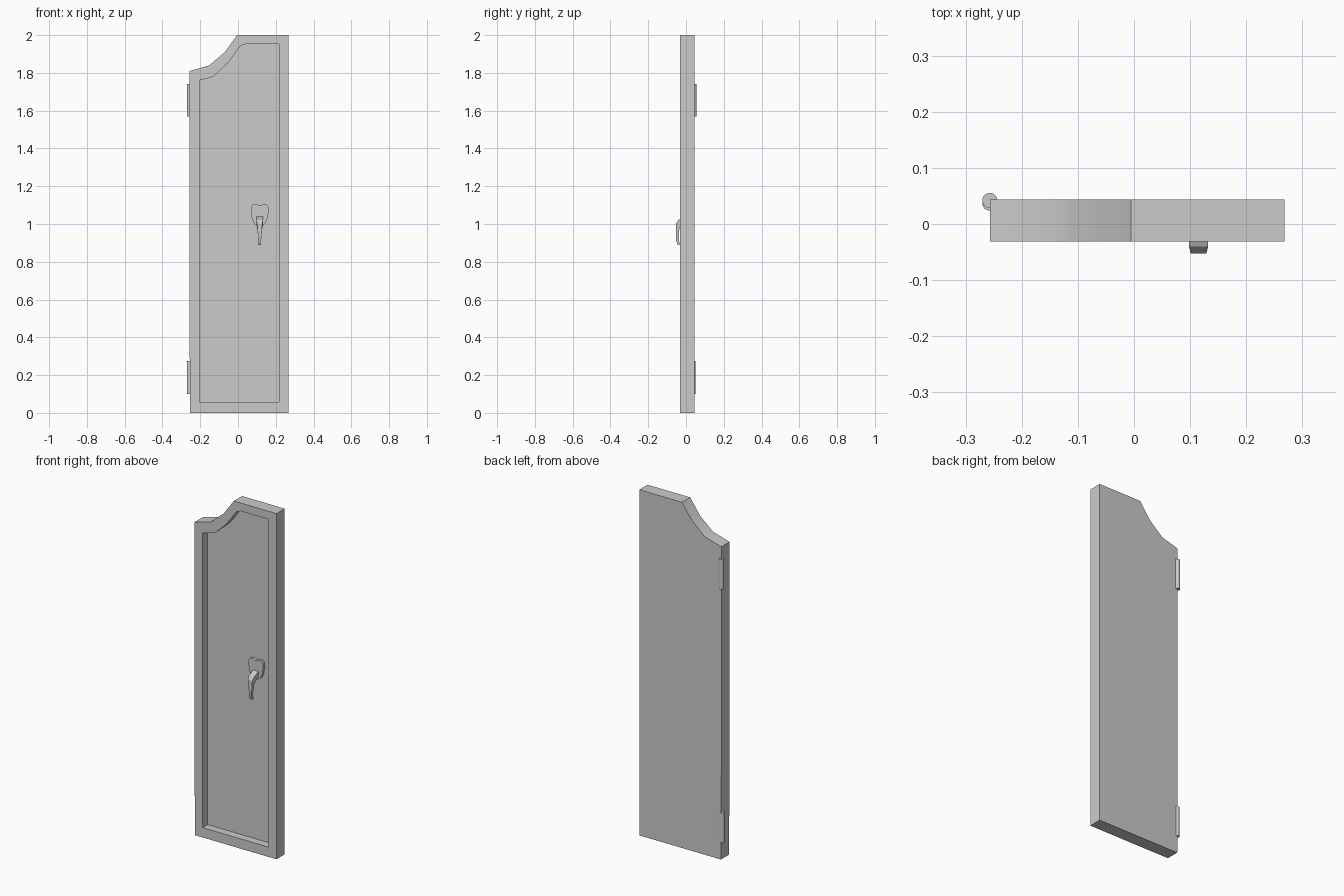
import bpy, bmesh, math
from mathutils import Matrix

cube = bpy.data.objects.get("Cube")
if cube:
    bpy.data.objects.remove(cube, do_unlink=True)

GREY = (0.6, 0.6, 0.6, 1)
grey = bpy.data.materials.new("plain grey")
grey.use_nodes = True
grey.diffuse_color = GREY
grey.node_tree.nodes["Principled BSDF"].inputs["Base Color"].default_value = GREY


def finish(bm, name, angle=30):
    """Turn a bmesh into a named, shaded object."""
    bmesh.ops.recalc_face_normals(bm, faces=bm.faces[:])
    mesh = bpy.data.meshes.new(name)
    bm.to_mesh(mesh)
    bm.free()
    mesh.materials.append(grey)
    obj = bpy.data.objects.new(name, mesh)
    bpy.context.collection.objects.link(obj)
    bpy.ops.object.select_all(action='DESELECT')
    obj.select_set(True)
    bpy.context.view_layer.objects.active = obj
    bpy.ops.object.shade_smooth_by_angle(angle=math.radians(angle))
    return obj


def loop(bm, outline, y):
    return [bm.verts.new((x, y, z)) for x, z in outline]


def bridge(bm, a, b):
    for i in range(len(a)):
        j = (i + 1) % len(a)
        bm.faces.new((a[i], a[j], b[j], b[i]))


# Door: solid slab with a shallow recessed panel on the front
FRONT, BACK, PANEL = -0.031, 0.044, 0.014
outer = [(-0.254, 0), (0.268, 0), (0.268, 2), (-0.005, 2), (-0.07, 1.91),
         (-0.152, 1.84), (-0.257, 1.81), (-0.257, 0.6)]
inner = [(-0.204, 0.057), (0.217, 0.057), (0.217, 1.953), (0.04, 1.953),
         (0.013, 1.944), (-0.055, 1.85), (-0.13, 1.78), (-0.204, 1.76)]
bm = bmesh.new()
front, back = loop(bm, outer, FRONT), loop(bm, outer, BACK)
rim, floor = loop(bm, inner, FRONT), loop(bm, inner, PANEL)
bridge(bm, front, back)
bridge(bm, rim, floor)
bm.faces.new(back)
bm.faces.new(floor)
rim_edges = [bm.edges.get((ring[i - 1], ring[i]))
             for ring in (front, rim) for i in range(len(ring))]
bmesh.ops.triangle_fill(bm, edges=rim_edges, use_beauty=True)
finish(bm, "door_panel")

# Handle plate: mirrored outline with two rounded lobes at the top
CX = 0.115
half = [(0.016, 1.104), (0.034, 1.104), (0.045, 1.092), (0.047, 1.065),
        (0.041, 1.03), (0.032, 1.005), (0.018, 0.992)]
plate = ([(CX, 1.097)] + [(CX + x, z) for x, z in half] + [(CX, 0.989)]
         + [(CX - x, z) for x, z in reversed(half)])
bm = bmesh.new()
a, b = loop(bm, plate, PANEL - 0.016), loop(bm, plate, PANEL)
bridge(bm, a, b)
bm.faces.new(a)
bm.faces.new(b)
finish(bm, "handle_plate", 35)

# Lever: sections of (outer y, outer z, inner y, inner z, half width)
sections = [(0.0, 1.04, 0.0, 1.006, 0.017), (-0.04, 1.022, -0.026, 0.996, 0.017),
            (-0.053, 1.003, -0.034, 0.98, 0.014), (-0.053, 0.95, -0.038, 0.95, 0.01),
            (-0.052, 0.91, -0.036, 0.91, 0.007), (-0.045, 0.89, -0.034, 0.89, 0.008)]
bm = bmesh.new()
rings = [[bm.verts.new(p) for p in ((CX - w, yo, zo), (CX + w, yo, zo),
                                    (CX + w, yi, zi), (CX - w, yi, zi))]
         for yo, zo, yi, zi, w in sections]
for a, b in zip(rings, rings[1:]):
    bridge(bm, a, b)
bm.faces.new(rings[0])
bm.faces.new(rings[-1])
finish(bm, "handle_lever")

# Hinges: round barrels on the rear edge
for name, y, z in (("upper_hinge", 0.042, 1.655), ("lower_hinge", 0.037, 0.187)):
    bm = bmesh.new()
    bmesh.ops.create_cone(bm, cap_ends=True, segments=14, radius1=0.0135,
                          radius2=0.0135, depth=0.174,
                          matrix=Matrix.Translation((-0.257, y, z)))
    finish(bm, name)
